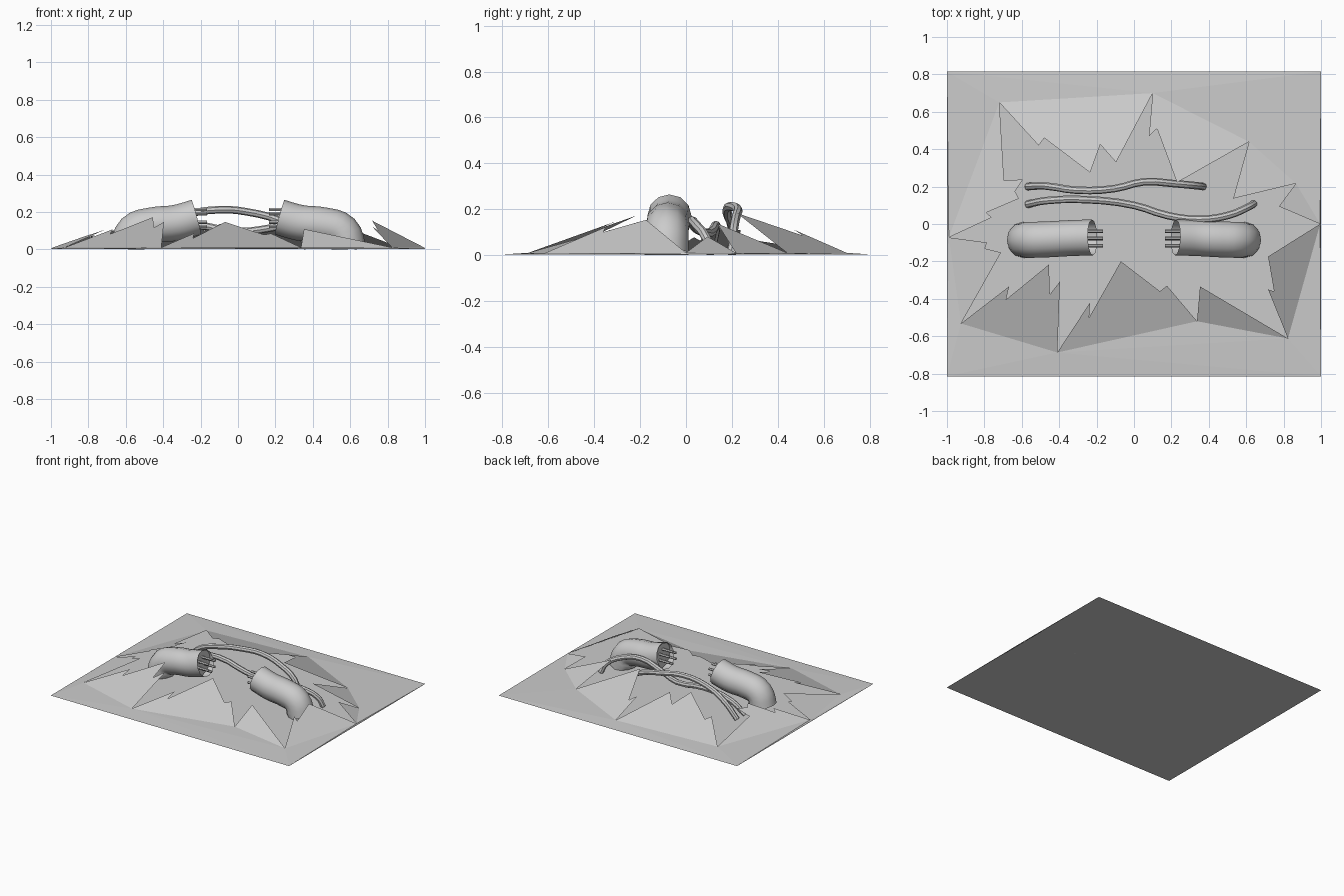
import bpy, bmesh, math
from mathutils import Vector
from mathutils.geometry import tessellate_polygon

if "Cube" in bpy.data.objects:
    bpy.data.objects.remove(bpy.data.objects["Cube"])

HX, HY = 1.0, 0.815


def mesh_object(name, verts, faces):
    me = bpy.data.meshes.new(name)
    me.from_pydata([tuple(v) for v in verts], [], faces)
    bm = bmesh.new()
    bm.from_mesh(me)
    for f in bm.faces:
        f.normal_update()
        if f.normal.z < 0:
            f.normal_flip()
    bm.to_mesh(me)
    bm.free()
    ob = bpy.data.objects.new(name, me)
    bpy.context.collection.objects.link(ob)
    return ob


def tube(name, pts, radius, res, steps=3, caps=True):
    cu = bpy.data.curves.new(name, 'CURVE')
    cu.dimensions = '3D'
    cu.bevel_depth = radius
    cu.bevel_resolution = res
    cu.resolution_u = steps
    cu.use_fill_caps = caps
    sp = cu.splines.new('BEZIER')
    sp.bezier_points.add(len(pts) - 1)
    for bp, p in zip(sp.bezier_points, pts):
        bp.co = p
        bp.handle_left_type = bp.handle_right_type = 'AUTO'
    ob = bpy.data.objects.new(name, cu)
    bpy.context.collection.objects.link(ob)
    bpy.ops.object.select_all(action='DESELECT')
    ob.select_set(True)
    bpy.context.view_layer.objects.active = ob
    bpy.ops.object.convert(target='MESH')
    bpy.ops.object.shade_smooth_by_angle(angle=math.radians(40))
    return bpy.context.object


# Torn flaps: start tip, fold steepness, jagged edge up to the next tip
flaps = [
    ((-.72, .65), .35, [(-.51, .42), (-.48, .46), (-.235, .275), (-.18, .425), (-.096, .33)]),
    ((.10, .70), .47, [(.08, .47), (.123, .51), (.23, .222)]),
    ((.615, .44), .45, [(.53, .136)]),
    ((.866, .217), .5, [(.775, .094)]),
    ((.995, .0), .65, [(.717, -.174), (.749, -.36), (.717, -.35)]),
    ((.823, -.612), .53, [(.353, -.334)]),
    ((.337, -.52), .34, [(.176, -.33), (.139, -.36), (-.07, -.20), (-.24, -.50), (-.235, -.42)]),
    ((-.41, -.687), .37, [(-.396, -.307), (-.45, -.377), (-.455, -.217), (-.684, -.404), (-.668, -.334)]),
    ((-.925, -.532), .36, [(-.711, -.152), (-.797, -.131), (-.786, -.099)]),
    ((-.99, -.072), .38, [(-.76, .035), (-.79, .061), (-.615, .136), (-.636, .174),
                          (-.594, .238), (-.695, .233)]),
]
TIP = 0.01
for i, (a, k, edge) in enumerate(flaps):
    b = flaps[(i + 1) % len(flaps)][0]
    a2, b2 = Vector(a), Vector(b)
    d = (b2 - a2).normalized()
    ring = [(*a, TIP)]
    for p in edge:
        v = Vector(p) - a2
        ring.append((*p, TIP + k * abs(d.x * v.y - d.y * v.x)))
    ring.append((*b, TIP))
    tris = tessellate_polygon([[Vector((p[0], p[1], 0)) for p in ring]])
    mesh_object(f"torn_flap_{i + 1}", ring, tris)

# Outer sheet around the tear, and the floor under it
rect = [Vector((-HX, -HY, .002)), Vector((HX, -HY, .002)),
        Vector((HX, HY, .002)), Vector((-HX, HY, .002))]
hole = [Vector((*f[0], TIP)) for f in flaps]
flat = [[Vector((v.x, v.y, 0)) for v in loop] for loop in (rect, hole)]
mesh_object("outer_sheet", rect + hole, tessellate_polygon(flat))
mesh_object("floor_panel", [(v.x, v.y, 0) for v in rect], [(0, 1, 2, 3)])

# Severed pipes facing each other, each with a recessed end and bare wires
for side, s in (("left", -1), ("right", 1)):
    path = [(.222, -.072, .172), (.33, -.075, .142), (.46, -.082, .128),
            (.555, -.085, .095), (.59, -.085, .0)]
    tube(f"{side}_pipe", [(s * x, y, z) for x, y, z in path], .096, 4, 4, False)
    disc = [(s * .25, -.072 + .094 * math.cos(t * math.tau / 12),
             .165 + .094 * math.sin(t * math.tau / 12)) for t in range(12)]
    mesh_object(f"{side}_pipe_end", disc, [tuple(range(12))])
    for w in range(6):
        t = w * math.tau / 6 + .5
        y, z = -.078 + .045 * math.cos(t), .168 + .045 * math.sin(t)
        tube(f"{side}_wire_{w + 1}", [(s * .26, y, z), (s * .165, y, z)], .009, 1, 1)

# Loose cables arching over the floor
tube("back_cable", [(-.57, .20, .004), (-.47, .203, .11), (-.3, .18, .18), (-.1, .19, .212),
                    (.05, .225, .2), (.22, .215, .155), (.33, .205, .09), (.37, .20, .004)], .02, 2)
tube("front_cable", [(-.57, .105, .004), (-.47, .125, .09), (-.25, .13, .13), (0, .1, .095),
                     (.18, .045, .115), (.35, .025, .15), (.5, .045, .13),
                     (.61, .09, .07), (.64, .108, .004)], .02, 2)
for n in ("back_cable", "front_cable", "left_pipe", "right_pipe"):
    for v in bpy.data.objects[n].data.vertices:
        v.co.z = max(v.co.z, 0)
